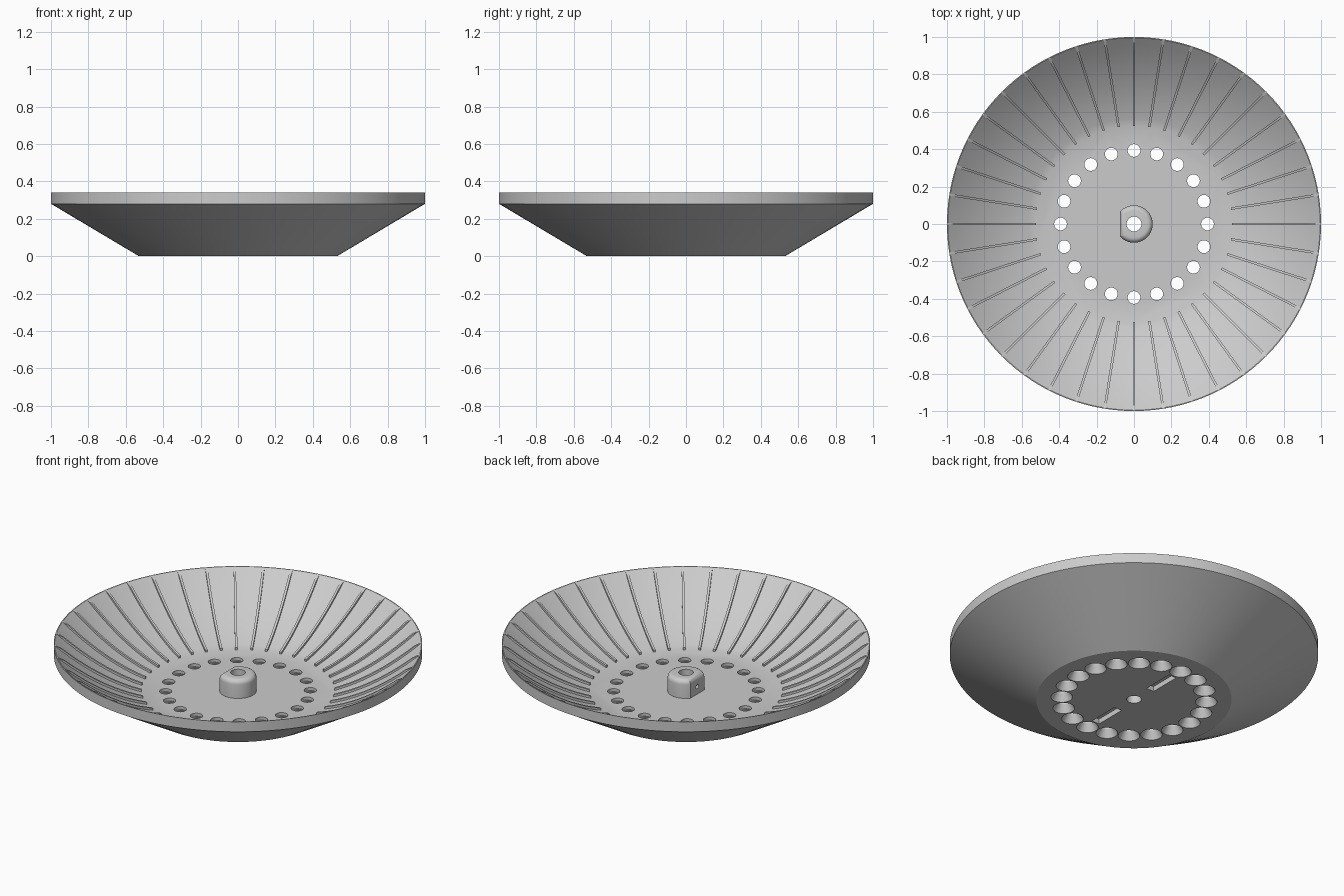
import bpy, bmesh, math
from mathutils import Matrix

cube = bpy.data.objects.get("Cube")
if cube:
    bpy.data.objects.remove(cube, do_unlink=True)

GREY = (0.6, 0.6, 0.6, 1)
grey = bpy.data.materials.new("plain_grey")
grey.use_nodes = True
grey.diffuse_color = GREY
grey.node_tree.nodes["Principled BSDF"].inputs["Base Color"].default_value = GREY

RIM_Z, FLOOR_Z, BASE_R, INNER_R = 0.34, 0.06, 0.525, 0.995


def to_object(name, bm):
    bmesh.ops.recalc_face_normals(bm, faces=bm.faces)
    mesh = bpy.data.meshes.new(name)
    bm.to_mesh(mesh)
    bm.free()
    mesh.materials.append(grey)
    obj = bpy.data.objects.new(name, mesh)
    bpy.context.collection.objects.link(obj)
    return obj


def lathe(bm, profile, steps, x=0):
    """Revolve a (radius, z) profile about a vertical axis at x, capped at both ends."""
    rings = [[bm.verts.new((x + r * math.cos(math.tau * i / steps),
                            r * math.sin(math.tau * i / steps), z)) for i in range(steps)]
             for r, z in profile]
    for low, high in zip(rings, rings[1:]):
        for i in range(steps):
            n = (i + 1) % steps
            bm.faces.new((low[i], low[n], high[n], high[i]))
    bm.faces.new(rings[0])
    bm.faces.new(rings[-1])
    return [v for ring in rings for v in ring]


def make_active(obj):
    bpy.ops.object.select_all(action='DESELECT')
    obj.select_set(True)
    bpy.context.view_layer.objects.active = obj


def cut(obj, bm):
    cutter = to_object("cutter", bm)
    mod = obj.modifiers.new("cut", 'BOOLEAN')
    mod.operation, mod.solver, mod.object = 'DIFFERENCE', 'EXACT', cutter
    make_active(obj)
    bpy.ops.object.modifier_apply(modifier=mod.name)
    bpy.data.objects.remove(cutter, do_unlink=True)


def smooth(obj, degrees=25):
    make_active(obj)
    bpy.ops.object.shade_smooth_by_angle(angle=math.radians(degrees))


def bowl_z(r):
    """Height of the concave inner wall, steeper toward the rim."""
    t = (r - BASE_R) / (INNER_R - BASE_R)
    return FLOOR_Z + (RIM_Z - FLOOR_Z) * (0.5 * t + 0.5 * t * t)


radii = [BASE_R + (INNER_R - BASE_R) * i / 12 for i in range(13)]

# Dish: flat base, conical outside, upright rim, concave inside
dish_bm = bmesh.new()
lathe(dish_bm, [(0.53, 0), (1, 0.28), (1, RIM_Z)] + [(r, bowl_z(r)) for r in reversed(radii)], 120)
dish = to_object("dish", dish_bm)

# Ring of countersunk holes through the floor
HOLE = [(0.059, -0.02), (0.059, 0), (0.034, 0.045), (0.034, 0.1)]
holes = bmesh.new()
for i in range(20):
    ring = lathe(holes, HOLE, 24, x=0.393)
    bmesh.ops.rotate(holes, verts=ring, matrix=Matrix.Rotation(math.tau * i / 20, 3, 'Z'))
cut(dish, holes)

# Two slots under the base
slots = bmesh.new()
for side in (-1, 1):
    place = Matrix.Translation((0, side * 0.23, 0)) @ Matrix.Diagonal((0.05, 0.19, 0.06, 1))
    bmesh.ops.create_cube(slots, size=1, matrix=place)
cut(dish, slots)

# Hub: round boss with one flat side and a rounded top
bm = bmesh.new()
reach = math.acos(-0.75)
outline = [reach * (i / 24 - 1) for i in range(49)]
base = bm.faces.new([bm.verts.new((0.1 * math.cos(a), 0.1 * math.sin(a), 0.055)) for a in outline])
top = bmesh.ops.extrude_face_region(bm, geom=[base], use_keep_orig=True)["geom"]
top_verts = [g for g in top if isinstance(g, bmesh.types.BMVert)]
bmesh.ops.translate(bm, verts=top_verts, vec=(0, 0, 0.115))
top_edges = [e for e in bm.edges if all(v in top_verts for v in e.verts)]
bmesh.ops.bevel(bm, geom=top_edges, offset=0.028, offset_type='OFFSET', segments=5,
                profile=0.5, affect='EDGES')
hub = to_object("hub", bm)

# Shaft bore through dish and hub
for part in (dish, hub):
    bore = bmesh.new()
    lathe(bore, [(0.04, -0.2), (0.04, 0.4)], 32)
    cut(part, bore)

# Set screw hole in the flat side of the hub
screw = bmesh.new()
verts = lathe(screw, [(0.013, -0.05), (0.013, 0.05)], 24)
bmesh.ops.transform(screw, verts=verts, matrix=Matrix.Translation((-0.07, 0, 0.105))
                    @ Matrix.Rotation(math.pi / 2, 4, 'Y'))
cut(hub, screw)
smooth(dish)
smooth(hub, 30)

# Thin radial ribs following the concave wall
bm = bmesh.new()
HALF = 0.0065
for i in range(40):
    turn = Matrix.Rotation(math.tau * i / 40, 4, 'Z')
    rows = []
    for r in radii:
        low, high = bowl_z(r) - 0.012, min(bowl_z(r) + 0.013, RIM_Z)
        rows.append([bm.verts.new((turn @ Matrix.Translation((r, y, z))).translation)
                     for y, z in ((-HALF, low), (HALF, low), (HALF, high), (-HALF, high))])
    for a, b in zip(rows, rows[1:]):
        for k in range(4):
            n = (k + 1) % 4
            bm.faces.new((a[k], a[n], b[n], b[k]))
    bm.faces.new(rows[0])
    bm.faces.new(rows[-1])
ribs = to_object("ribs", bm)
smooth(ribs)
